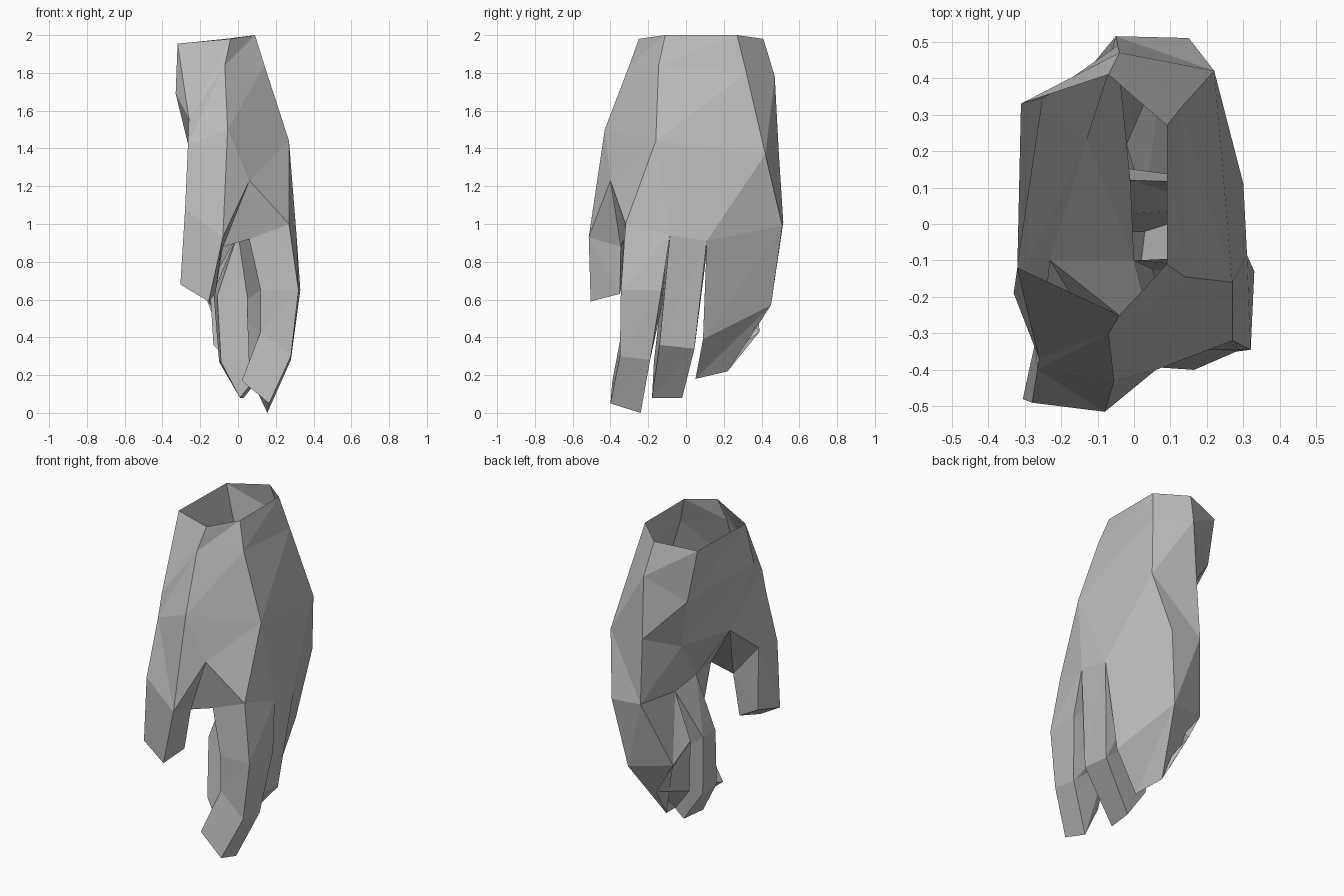
import bpy
import bmesh

# Remove the default object
default_cube = bpy.data.objects.get("Cube")
if default_cube:
    bpy.data.objects.remove(default_cube, do_unlink=True)

# Single plain colour
grey = bpy.data.materials.new("plain grey")
grey.use_nodes = True
colour = (.5, .5, .5, 1)
grey.diffuse_color = colour
grey.node_tree.nodes["Principled BSDF"].inputs["Base Color"].default_value = colour


def build(name, polygons):
    """Make one flat-shaded part from corner-sharing polygons."""
    mesh = bmesh.new()
    for polygon in polygons:
        mesh.faces.new([mesh.verts.new(point) for point in polygon])
    bmesh.ops.remove_doubles(mesh, verts=mesh.verts[:], dist=.001)
    bmesh.ops.recalc_face_normals(mesh, faces=mesh.faces[:])
    data = bpy.data.meshes.new(name)
    mesh.to_mesh(data)
    mesh.free()
    data.materials.append(grey)
    part = bpy.data.objects.new(name, data)
    bpy.context.collection.objects.link(part)
    return part


def loft(rings):
    """Triangles joining each ring of corners to the next one."""
    triangles = []
    for upper, lower in zip(rings, rings[1:]):
        count = len(upper)
        for i in range(count):
            j = (i + 1) % count
            for triangle in ((upper[i], upper[j], lower[i]),
                             (upper[j], lower[j], lower[i])):
                if len(set(triangle)) == len(triangle):
                    triangles.append(triangle)
    return triangles


def finger(name, rings, extra=()):
    """Jointed square finger, open at the knuckle and capped at the tip."""
    a, b, c, d = rings[-1]
    return build(name, loft(rings) + [(a, b, c), (a, c, d)] + list(extra))


# Knuckle corners shared by the palm and the fingers
index_front = (.27, -.32, 1)
index_back = (.31, -.085, .94)
middle_back = (.3, .11, .91)
heel_outer = (.15, .51, .99)
heel_inner = (-.05, .515, 1.01)
palm_back = (-.01, .12, .93)
palm_front = (0, -.1, .95)
web_low = (.06, -.33, .92)
web_high = (.06, -.4, 1.23)
thumb_outer = (-.08, -.515, .93)
thumb_side = (-.28, -.49, 1.08)
thumb_palm = (-.27, -.32, 1.1)
thumb_web = (-.08, -.345, .88)

# Open wrist, forearm end and broad hand rings
wrist = [(.09, -.11, 2), (.09, .27, 2), (-.07, .41, 1.98), (-.31, .33, 1.955),
         (-.32, -.12, 1.955), (-.32, -.12, 1.955), (-.04, -.25, 1.98)]
upper_hand = [(.14, -.145, 1.84), (.13, .32, 1.8), (-.04, .47, 1.78),
              (-.25, .345, 1.63), (-.33, -.19, 1.69), (-.26, -.37, 1.56),
              (-.07, -.3, 1.84)]
broad_hand = [(.27, -.16, 1.44), (.22, .42, 1.37), (-.045, .49, 1.4),
              (-.13, .23, 1.28), (-.23, -.1, 1.28), (-.265, -.4, 1.42),
              (-.055, -.43, 1.5)]
dorsal, rear, heel, palm, hollow, side, front = broad_hand

# Lower palm between the broad ring and the knuckles
lower_palm = [
    (dorsal, index_front, index_back),
    (dorsal, index_back, middle_back), (dorsal, middle_back, rear),
    (rear, middle_back, heel_outer),
    (rear, heel_outer, heel_inner), (rear, heel_inner, heel),
    (heel, heel_inner, palm), (heel_inner, palm_back, palm),
    (palm, palm_back, palm_front), (palm, palm_front, hollow),
    (hollow, palm_front, web_low), (hollow, web_low, thumb_web),
    (hollow, thumb_web, thumb_palm),
    (hollow, thumb_palm, side), (thumb_palm, thumb_side, side),
    (side, thumb_side, thumb_outer), (side, thumb_outer, front),
    (front, thumb_outer, web_high), (front, web_high, dorsal),
    (dorsal, web_high, index_front),
    (web_high, thumb_outer, thumb_web), (web_high, thumb_web, web_low),
]
build("palm", loft([wrist, upper_hand, broad_hand]) + lower_palm)

# Thumb
finger("thumb", [
    [thumb_outer, thumb_side, thumb_palm, thumb_web],
    [(-.155, -.505, .59), (-.305, -.48, .68), (-.26, -.33, .71), (-.12, -.35, .63)],
])

# Index finger, with the triangle that rises to the thumb web
finger("index_finger", [
    [index_front, index_back, palm_front, web_low],
    [(.32, -.345, .65), (.33, -.13, .65), (.05, -.12, .6), (.12, -.345, .65)],
    [(.28, -.35, .3), (.28, -.19, .28), (.05, -.17, .48), (.12, -.34, .43)],
    [(.165, -.4, .05), (.155, -.24, 0), (.06, -.24, .2), (.02, -.39, .17)],
], [(web_high, index_front, web_low)])

# Middle finger
finger("middle_finger", [
    [index_back, middle_back, palm_back, palm_front],
    [(.24, -.14, .36), (.24, .045, .34), (-.13, .02, .64), (-.11, -.13, .62)],
    [(.01, -.18, .08), (.03, -.02, .08), (-.1, -.02, .27), (-.09, -.17, .27)],
])

# Wide outer finger
finger("outer_finger", [
    [middle_back, heel_outer, heel_inner, palm_back],
    [(.2, .09, .39), (.08, .45, .57), (-.17, .37, .61), (-.15, .17, .68)],
    [(.03, .05, .18), (-.02, .22, .22), (-.07, .39, .43), (-.13, .15, .36)],
])
